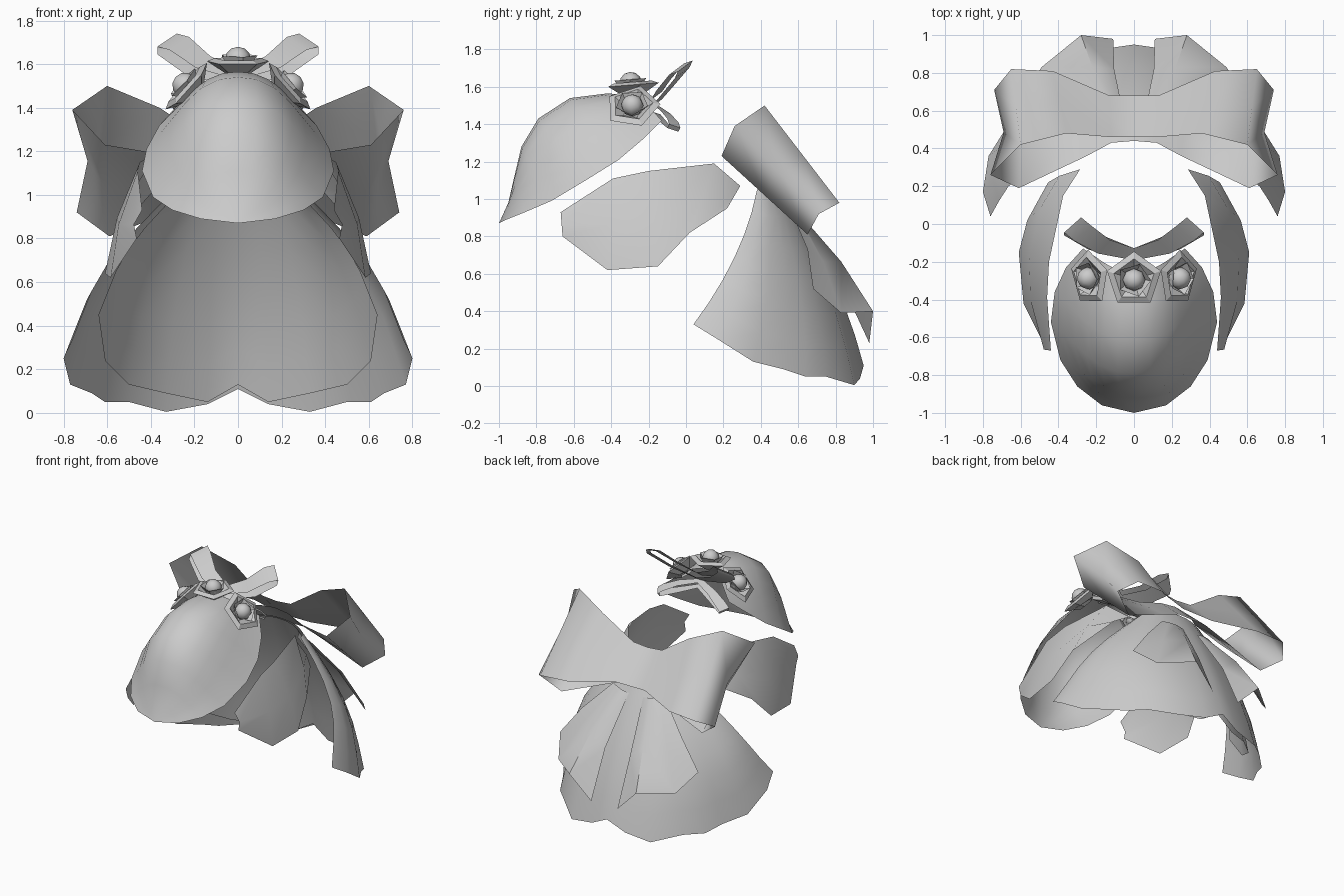
import bpy, bmesh, math
from mathutils import Vector

if "Cube" in bpy.data.objects:
    bpy.data.objects.remove(bpy.data.objects["Cube"])

grey = bpy.data.materials.new("light grey")
grey.diffuse_color = (0.6, 0.6, 0.6, 1)
grey.use_nodes = True
grey.node_tree.nodes["Principled BSDF"].inputs["Base Color"].default_value = grey.diffuse_color


def finish(name, bm, mirror=False, angle=50):
    me = bpy.data.meshes.new(name)
    bm.to_mesh(me)
    bm.free()
    me.materials.append(grey)
    for p in me.polygons:
        p.use_smooth = True
    me.set_sharp_from_angle(angle=math.radians(angle))
    ob = bpy.data.objects.new(name, me)
    bpy.context.collection.objects.link(ob)
    if mirror:
        m = ob.modifiers.new("mirror", 'MIRROR')
        m.use_clip = True
        m.merge_threshold = 0.002
    return ob


def sheet(name, rows, mirror=True, angle=50):
    """Thin cloth sheet lofted through rows of points."""
    bm = bmesh.new()
    vs = [[bm.verts.new(p) for p in r] for r in rows]
    for a, b in zip(vs, vs[1:]):
        for i in range(len(a) - 1):
            bm.faces.new((a[i], a[i + 1], b[i + 1], b[i]))
    bmesh.ops.remove_doubles(bm, verts=bm.verts, dist=0.0005)
    bmesh.ops.recalc_face_normals(bm, faces=bm.faces)
    return finish(name, bm, mirror, angle)


def lerp(a, b, t):
    return Vector(a).lerp(Vector(b), t)


# Hood: bell-shaped arches from the ridge down to the rim, one per station
rim = [(0, -1, .87), (.17, -.96, .89), (.30, -.86, .93), (.39, -.72, .99),
       (.44, -.52, 1.11), (.42, -.36, 1.21), (.36, -.23, 1.32), (.27, -.13, 1.42)]
ridge = [(-1, .87), (-.95, .98), (-.92, 1.11), (-.88, 1.28), (-.79, 1.43),
         (-.62, 1.54), (-.42, 1.565), (-.25, 1.55)]
bell = [(0, 1), (.2, .97), (.4, .85), (.57, .65), (.72, .42), (.86, .2), (1, 0)]
sheet("hood", [[(w * bx, y + (cy - y) * up, z + (cz - z) * up) for bx, up in bell]
               for (w, y, z), (cy, cz) in zip(rim, ridge)], angle=80)

# Sleeves: curved side panels
top = [(.285, .29, 1.07), (.375, .15, 1.19), (.45, -.2, 1.15), (.46, -.39, 1.11), (.44, -.67, .93)]
low = [(.455, .22, .95), (.565, .02, .82), (.61, -.15, .64), (.585, -.42, .62), (.465, -.66, .80)]
mid = [lerp(a, b, .5) + Vector((.025, 0, 0)) for a, b in zip(top, low)]
sheet("sleeve", [top, mid, low])


# Skirts: flared half cones, open at the front
def skirt(name, hem, scale=1.0):
    n = len(hem) - 1
    rows = []
    for j in range(7):
        t = j / 6
        row = []
        for i, h in enumerate(hem):
            a = i / n * math.pi / 2
            p = lerp((.26 * scale * math.sin(a), .38 + .12 * scale * math.cos(a),
                      1.05 + .04 * math.cos(a)), h, t)
            p.x *= 1 + .95 * scale * t * (1 - t) ** 1.5
            p.y += .2 * t * (1 - t) * scale
            row.append(p)
        rows.append(row)
    sheet(name, rows)


skirt("outer_skirt", [(0, .95, .11), (.14, .93, .04), (.33, .90, .005), (.5, .75, .05),
                      (.61, .64, .05), (.67, .52, .09), (.77, .36, .13), (.80, .17, .25),
                      (.76, .04, .33)])
skirt("inner_skirt", [(0, .90, .13), (.14, .88, .05), (.33, .78, .09), (.5, .63, .13),
                      (.61, .43, .24), (.64, .26, .45)], .9)

# Bow tails hanging over the back of the skirt
top = [(.06, .60, .92), (.12, .60, .93), (.18, .58, .94), (.22, .56, .94)]
hem = [(.11, .98, .23), (.28, 1.0, .40), (.49, .83, .39), (.58, .68, .52)]
mid = [lerp(a, b, .5) + Vector((.02, .03, 0)) for a, b in zip(top, hem)]
sheet("bow_tail", [top, mid, hem])

# Large bow: a wide looped band pinched at the centre
upper = [(0, .46, 1.23), (.12, .46, 1.24), (.36, .48, 1.40), (.60, .42, 1.50), (.76, .26, 1.39),
         (.61, .19, 1.23), (.25, .36, 1.17), (.12, .43, 1.18), (0, .44, 1.19)]
lower = [(0, .68, 1.02), (.13, .68, 1.02), (.43, .81, .99), (.65, .82, .98), (.74, .71, .92),
         (.59, .65, .81), (.27, .64, .94), (.12, .63, 1.0), (0, .63, 1.0)]
mid = [lerp(a, b, .5) for a, b in zip(upper, lower)]
mid[4].x = .69
sheet("large_bow", [upper, mid, lower], angle=150)


# Small ribbon loops behind the hood
def ribbon(name, path, w):
    taper = [.8, .9, 1, 1, 1, .9, .8]
    rows = [[], []]
    for p, k in zip(path, taper):
        off = Vector(w) * k
        off.x *= min(1, p[0] / .2)
        rows[0].append(Vector(p) - off)
        rows[1].append(Vector(p) + off)
    sheet(name, rows)


ribbon("upper_ribbon_loop", [(0, -.16, 1.55), (.16, -.12, 1.61), (.27, -.05, 1.695),
                             (.325, -.005, 1.71), (.325, -.02, 1.675), (.2, -.1, 1.58),
                             (0, -.16, 1.51)], (-.045, .04, .03))
ribbon("lower_ribbon_loop", [(0, -.16, 1.50), (.14, -.11, 1.465), (.24, -.07, 1.42),
                             (.28, -.06, 1.39), (.27, -.07, 1.37), (.14, -.12, 1.41),
                             (0, -.16, 1.46)], (-.02, .03, -.01))


# Flowers: two nested five-sided cups around a round centre
def flower(name, base, axis, turn):
    n = Vector(axis).normalized()
    q = n.to_track_quat('Z', 'Y')
    base = Vector(base)

    def cup(part, rings, turn):
        rows = []
        for r, h in rings:
            rows.append([base + q @ Vector((r * math.sin(turn + k * math.tau / 5),
                                            r * math.cos(turn + k * math.tau / 5), h))
                         for k in range(6)])
        sheet(name + part, rows, False, 20)

    cup("_outer_petals", [(.05, 0), (.15, .06), (.112, .075), (.055, .03)], turn)
    cup("_inner_petals", [(.03, .01), (.09, .09)], turn + .35)
    bm = bmesh.new()
    bmesh.ops.create_uvsphere(bm, u_segments=8, v_segments=6, radius=.06)
    for v in bm.verts:
        v.co = q @ v.co + base + n * .07
    finish(name + "_centre", bm)


flower("middle_flower", (0, -.29, 1.55), (0, -.08, 1), 0)
for side, s in (("left", -1), ("right", 1)):
    flower(side + "_flower", (.19 * s, -.28, 1.455), (.74 * s, -.1, .66), .2 * s)
